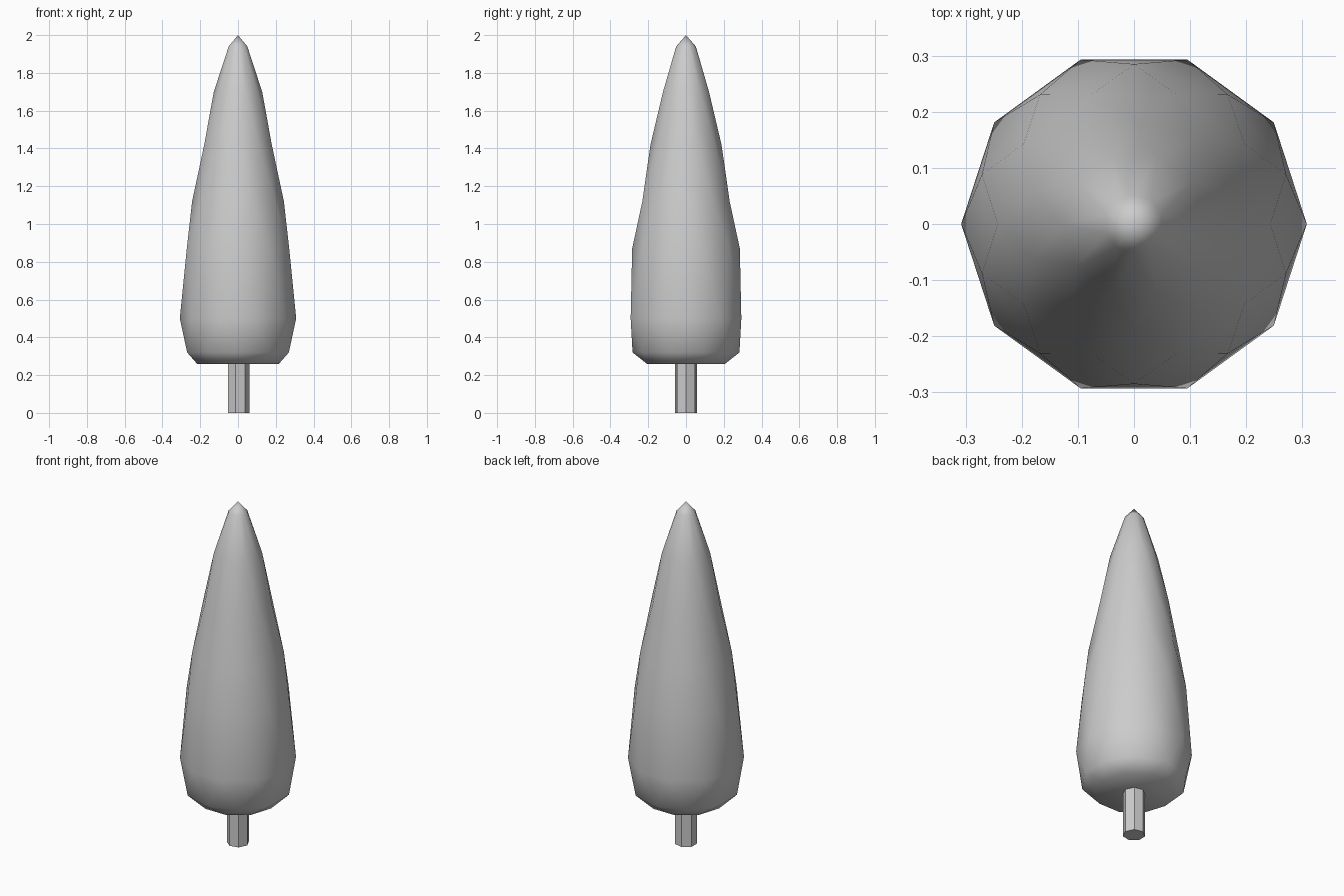
import bpy, bmesh, math

if "Cube" in bpy.data.objects:
    bpy.data.objects.remove(bpy.data.objects["Cube"])

def finish(bm, name, smooth=None):
    bmesh.ops.recalc_face_normals(bm, faces=bm.faces)
    me = bpy.data.meshes.new(name)
    bm.to_mesh(me)
    bm.free()
    ob = bpy.data.objects.new(name, me)
    bpy.context.collection.objects.link(ob)
    if smooth is not None:
        bpy.ops.object.select_all(action='DESELECT')
        ob.select_set(True)
        bpy.context.view_layer.objects.active = ob
        bpy.ops.object.shade_smooth_by_angle(angle=math.radians(smooth))
    return ob

# foliage: low-poly cone of staggered rings (radius, height) with a pointed tip
SIDES = 10
profile = [(0.215, 0.258), (0.283, 0.32), (0.308, 0.50), (0.285, 0.87),
           (0.243, 1.12), (0.188, 1.42), (0.128, 1.70), (0.052, 1.94)]
bm = bmesh.new()
rings = []
for i, (r, z) in enumerate(profile):
    angles = [2 * math.pi * (k + 0.5 * (i % 2)) / SIDES for k in range(SIDES)]
    rings.append([bm.verts.new((r * math.cos(a), r * math.sin(a), z)) for a in angles])
for i in range(len(rings) - 1):
    lo, hi = rings[i], rings[i + 1]
    for k in range(SIDES):
        n = (k + 1) % SIDES
        if i % 2 == 0:
            bm.faces.new((lo[k], lo[n], hi[k]))
            bm.faces.new((lo[n], hi[n], hi[k]))
        else:
            bm.faces.new((lo[k], hi[n], hi[k]))
            bm.faces.new((lo[k], lo[n], hi[n]))
tip = bm.verts.new((0, 0, 2.0))
for k in range(SIDES):
    bm.faces.new((rings[-1][k], rings[-1][(k + 1) % SIDES], tip))
bm.faces.new(rings[0])
finish(bm, "foliage", 60)

# trunk: seven-sided post with flat faces
bm = bmesh.new()
ring = [bm.verts.new((0.06 * math.cos(2 * math.pi * k / 7),
                      0.06 * math.sin(2 * math.pi * k / 7), 0)) for k in range(7)]
base = bm.faces.new(ring)
top = bmesh.ops.extrude_face_region(bm, geom=[base], use_keep_orig=True)
bmesh.ops.translate(bm, vec=(0, 0, 0.27),
                    verts=[v for v in top["geom"] if isinstance(v, bmesh.types.BMVert)])
finish(bm, "trunk")
